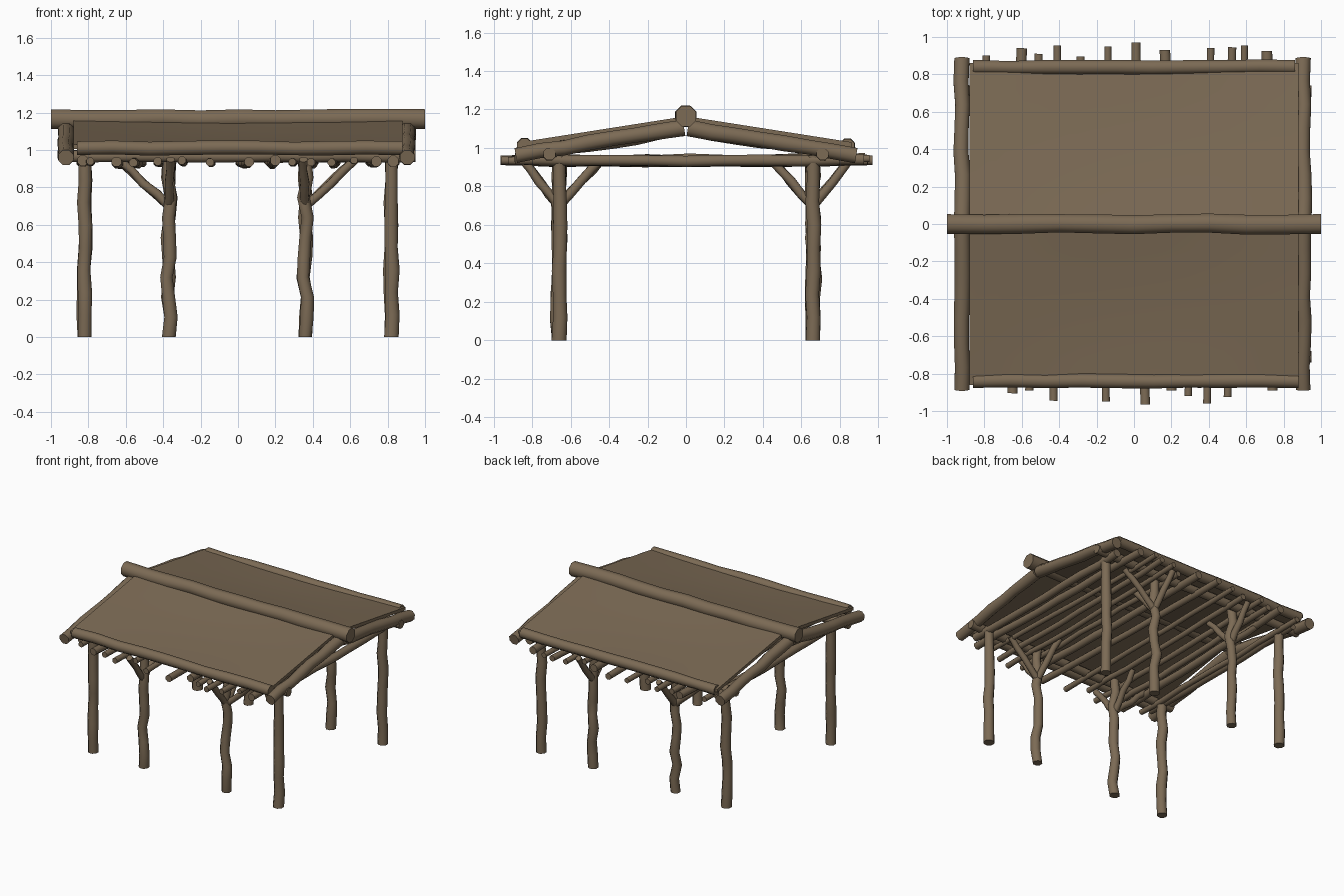
import bpy, bmesh, math, random
from mathutils import Vector

random.seed(4)
cube = bpy.data.objects.get("Cube")
if cube:
    bpy.data.objects.remove(cube)

wood = bpy.data.materials.new("weathered brown wood")
wood.use_nodes = True
BROWN = (0.20, 0.145, 0.09, 1)
wood.diffuse_color = BROWN
wood.node_tree.nodes["Principled BSDF"].inputs["Base Color"].default_value = BROWN


def finish(name, bm, angle):
    bmesh.ops.recalc_face_normals(bm, faces=bm.faces)
    mesh = bpy.data.meshes.new(name)
    bm.to_mesh(mesh)
    bm.free()
    mesh.materials.append(wood)
    ob = bpy.data.objects.new(name, mesh)
    bpy.context.collection.objects.link(ob)
    bpy.ops.object.select_all(action='DESELECT')
    ob.select_set(True)
    bpy.context.view_layer.objects.active = ob
    bpy.ops.object.shade_smooth_by_angle(angle=math.radians(angle))
    return ob


def log(name, a, b, r0, r1=None, sides=8, rings=6, wobble=0.006, sag=0.0):
    """Rough tapered log from a to b with slightly wandering rings."""
    a, b = Vector(a), Vector(b)
    r1 = r1 or r0
    axis = (b - a).normalized()
    ref = Vector((1, 0, 0)) if abs(axis.z) > 0.8 else Vector((0, 0, 1))
    u = axis.cross(ref).normalized()
    v = axis.cross(u)
    bm = bmesh.new()
    loops = []
    for i in range(rings + 1):
        t = i / rings
        c = a.lerp(b, t) - Vector((0, 0, sag * math.sin(math.pi * t)))
        if 0 < i < rings:
            c += u * random.uniform(-wobble, wobble) + v * random.uniform(-wobble, wobble)
        r = (r0 + (r1 - r0) * t) * random.uniform(0.95, 1.07)
        loop = []
        for k in range(sides):
            ang = math.tau * (k + 0.5) / sides
            loop.append(bm.verts.new(c + (u * math.cos(ang) + v * math.sin(ang)) * r))
        loops.append(loop)
    for p, q in zip(loops, loops[1:]):
        for k in range(sides):
            n = (k + 1) % sides
            bm.faces.new((p[k], p[n], q[n], q[k]))
    bm.faces.new(loops[0])
    bm.faces.new(loops[-1])
    return finish(name, bm, 50)


# Posts: four along each eave, braces on the inner ones
for row, y in (("front", -0.66), ("back", 0.66)):
    s = math.copysign(1, y)
    for side, x in (("right", -0.82), ("left", 0.82)):
        log(f"{row}_{side}_corner_post", (x, y, 0), (x, y, 0.96), 0.040, 0.036,
            rings=8, wobble=0.008)
    for side, x in (("right", -0.37), ("left", 0.36)):
        d = math.copysign(1, x)
        name = f"{row}_{side}_inner"
        log(name + "_post", (x, y, 0), (x, y, 0.96), 0.038, 0.034, rings=9, wobble=0.013)
        log(name + "_side_brace", (x, y, 0.70), (x + d * 0.27, y - s * 0.02, 0.95),
            0.026, 0.022, rings=4)
        log(name + "_outer_brace", (x, y, 0.70), (x - d * 0.01, y + s * 0.20, 0.95),
            0.026, 0.022, rings=4)
        log(name + "_inward_brace", (x, y, 0.70), (x - d * 0.02, y - s * 0.23, 0.95),
            0.026, 0.022, rings=4)
    # Plate beam over the posts and the log along the roof edge
    log(f"{row}_plate_beam", (-0.95, s * 0.71, 0.968), (0.95, s * 0.71, 0.968),
        0.034, rings=10, wobble=0.004)
    log(f"{row}_eave_log", (-0.86, s * 0.84, 1.01), (0.86 + 0.02 * (s < 0), s * 0.84, 1.01),
        0.039, rings=9, wobble=0.004)

# Ceiling joists: x at front, x at back, front end, back end, radius
joists = [
    (-0.79, -0.79, 0.86, 0.90, 0.022), (-0.65, -0.60, 0.905, 0.94, 0.030),
    (-0.56, -0.51, 0.89, 0.91, 0.024), (-0.43, -0.41, 0.945, 0.955, 0.022),
    (-0.30, -0.285, 0.87, 0.895, 0.022), (-0.15, -0.14, 0.95, 0.95, 0.021),
    (0.06, 0.01, 0.965, 0.97, 0.026), (0.20, 0.165, 0.89, 0.93, 0.030),
    (0.29, 0.30, 0.92, 0.86, 0.021), (0.39, 0.41, 0.96, 0.94, 0.021),
    (0.50, 0.525, 0.925, 0.945, 0.023), (0.62, 0.59, 0.87, 0.955, 0.020),
    (0.74, 0.71, 0.89, 0.925, 0.030), (0.83, 0.83, 0.80, 0.80, 0.030),
    (-0.83, -0.83, 0.80, 0.80, 0.030),
]
for i, (xf, xb, yf, yb, r) in enumerate(joists):
    z = 0.94 + random.uniform(-0.008, 0.006)
    log(f"ceiling_joist_{i + 1}", (xf, -yf, z), (xb, yb, z), r, rings=8,
        wobble=0.005, sag=random.uniform(0, 0.015))

# Sloping logs along the gables
for side, x in (("right", -0.92), ("left", 0.905)):
    for row, s in (("front", -1), ("back", 1)):
        log(f"{side}_{row}_gable_log", (x, s * 0.885, 0.96), (x, s * 0.01, 1.105),
            0.042, 0.045, rings=7, wobble=0.006)

# Ridge log
log("ridge_log", (-1, 0, 1.165), (1, 0, 1.165), 0.054, sides=8, rings=10, wobble=0.005)


# Roof sheets, gently sagging between the gables
def roof_sheet(name, s):
    nx, ny, thick = 12, 6, 0.025
    bm = bmesh.new()
    grid = []
    for j in range(ny + 1):
        t = j / ny
        row = []
        for i in range(nx + 1):
            x = -0.88 + 1.76 * i / nx
            sag = 0.025 * math.cos(x * math.pi / 1.76) * math.sin(math.pi * (0.15 + 0.7 * t))
            row.append(bm.verts.new((x, s * 0.86 * (1 - t), 1.03 + 0.135 * t - sag)))
        grid.append(row)
    for j in range(ny):
        for i in range(nx):
            bm.faces.new((grid[j][i], grid[j][i + 1], grid[j + 1][i + 1], grid[j + 1][i]))
    top = bm.faces[:]
    ext = bmesh.ops.extrude_face_region(bm, geom=top, use_keep_orig=True)
    for e in ext["geom"]:
        if isinstance(e, bmesh.types.BMVert):
            e.co.z -= thick
    return finish(name, bm, 40)


roof_sheet("front_roof_sheet", -1)
roof_sheet("back_roof_sheet", 1)
